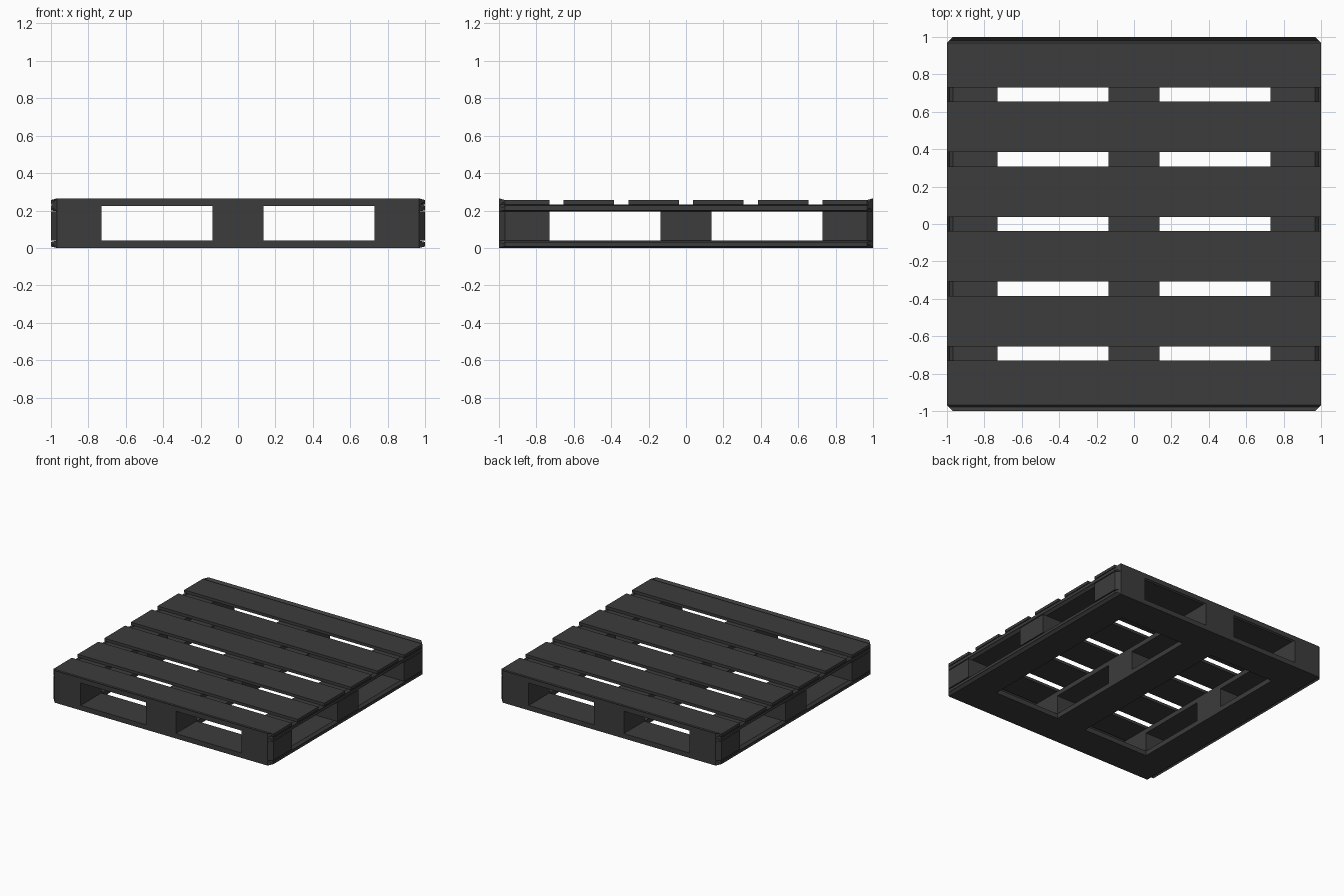
import bpy
import bmesh

if "Cube" in bpy.data.objects:
    bpy.data.objects.remove(bpy.data.objects["Cube"], do_unlink=True)

# Dark grey plastic
plastic = bpy.data.materials.new("dark_grey")
plastic.use_nodes = True
colour = (0.045, 0.045, 0.045, 1)
plastic.diffuse_color = colour
plastic.node_tree.nodes["Principled BSDF"].inputs["Base Color"].default_value = colour

WIDTH = 0.27                      # board and block width
EDGE = 1 - WIDTH / 2              # centre line of the outer row
BASE, BLOCK, RAIL, TOP = 0.04, 0.195, 0.233, 0.256
CHAMFER = 0.032
ROWS = {"right": -EDGE, "middle": 0, "left": EDGE}
ENDS = {"front": -EDGE, "centre": 0, "back": EDGE}


def board(name, x, y, size_x, size_y, z0, z1):
    """Box between two heights, chamfered where it meets a pallet corner."""
    bm = bmesh.new()
    bmesh.ops.create_cube(bm, size=1)
    for v in bm.verts:
        v.co.x = x + v.co.x * size_x
        v.co.y = y + v.co.y * size_y
        v.co.z = z1 if v.co.z > 0 else z0
    corners = [e for e in bm.edges
               if all(abs(v.co.x) > 0.99 and abs(v.co.y) > 0.99 for v in e.verts)]
    if corners:
        bmesh.ops.bevel(bm, geom=corners, offset=CHAMFER, segments=1, affect='EDGES')
    mesh = bpy.data.meshes.new(name)
    bm.to_mesh(mesh)
    bm.free()
    mesh.materials.append(plastic)
    obj = bpy.data.objects.new(name, mesh)
    bpy.context.collection.objects.link(obj)
    return obj


# Three rows running front to back: runner, blocks and rail
for side, x in ROWS.items():
    board(f"{side}_bottom_runner", x, 0, WIDTH, 2, 0, BASE)
    board(f"{side}_rail", x, 0, WIDTH, 2, BLOCK, RAIL)
    for end, y in ENDS.items():
        board(f"{side}_{end}_block", x, y, WIDTH, WIDTH, BASE, BLOCK)

# Cross pieces that close the bottom frame between the runners
GAP = EDGE - WIDTH
for end in ("front", "back"):
    for side in ("right", "left"):
        board(f"{end}_{side}_bottom_cross", ROWS[side] / 2, ENDS[end],
              GAP, WIDTH, 0, BASE)

# Six evenly spaced deck boards
DECK = 6
for i in range(DECK):
    y = -EDGE + i * 2 * EDGE / (DECK - 1)
    board(f"deck_board_{i + 1}", 0, y, 2, WIDTH, RAIL, TOP)
